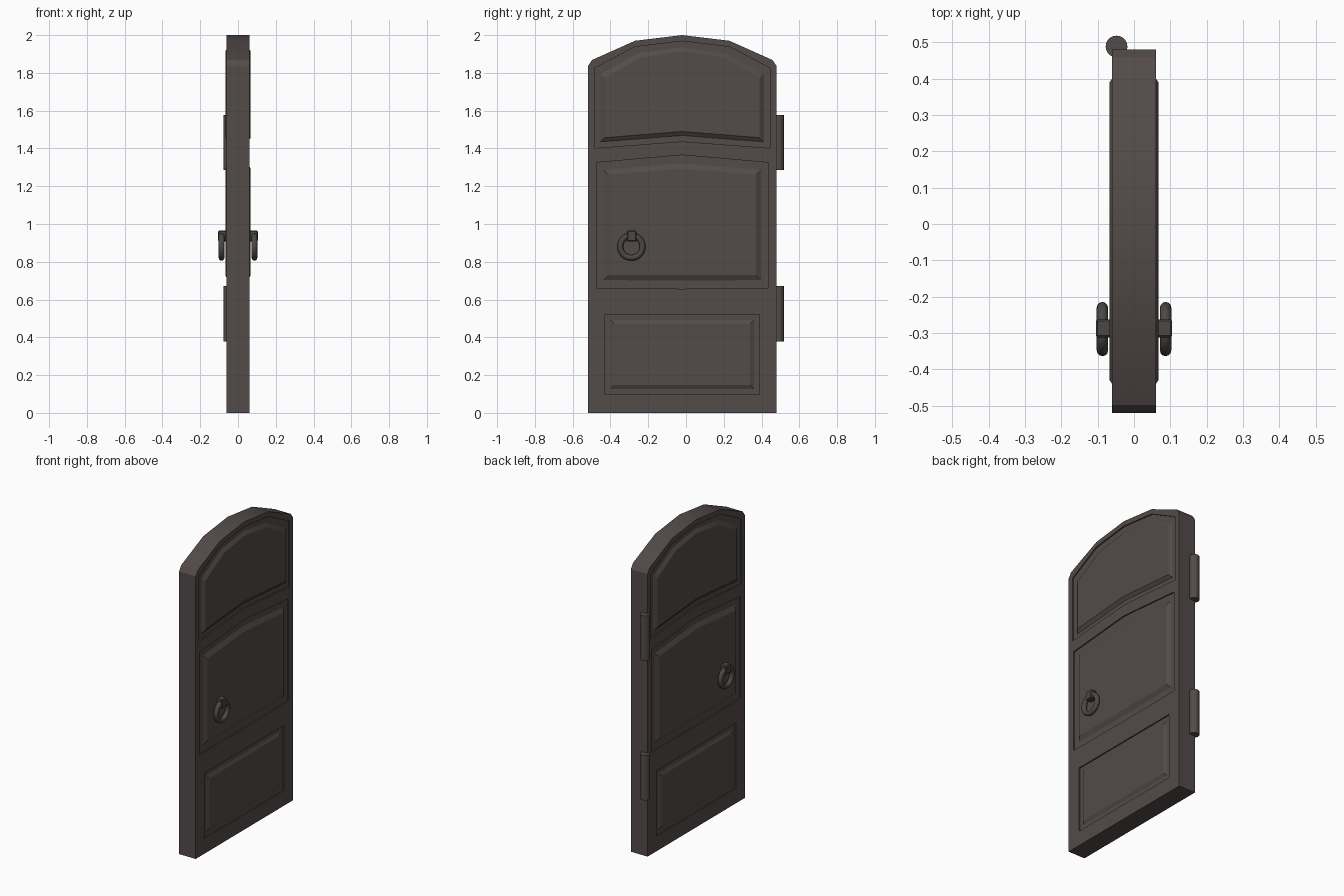
import bpy, bmesh, math
from mathutils import Matrix

if "Cube" in bpy.data.objects:
    bpy.data.objects.remove(bpy.data.objects["Cube"])

HALF = 0.06        # half of the door thickness
MID = -0.02        # y of the door's centre line
FLOOR = 0.052      # depth of the panel recesses


def material(name, colour):
    mat = bpy.data.materials.new(name)
    mat.use_nodes = True
    mat.diffuse_color = (*colour, 1)
    mat.node_tree.nodes["Principled BSDF"].inputs["Base Color"].default_value = (*colour, 1)
    return mat


wood = material("dark brown wood", (0.086, 0.070, 0.067))
iron = material("dark iron", (0.070, 0.064, 0.058))


def finish(name, bm, mat, angle=30):
    bmesh.ops.recalc_face_normals(bm, faces=bm.faces[:])
    mesh = bpy.data.meshes.new(name)
    bm.to_mesh(mesh)
    bm.free()
    mesh.materials.append(mat)
    obj = bpy.data.objects.new(name, mesh)
    bpy.context.collection.objects.link(obj)
    bpy.ops.object.select_all(action='DESELECT')
    obj.select_set(True)
    bpy.context.view_layer.objects.active = obj
    bpy.ops.object.shade_smooth_by_angle(angle=math.radians(angle))
    return obj


def symmetric(half):
    """Close a half profile running from bottom centre to top centre."""
    return half + [(-y, z) for y, z in reversed(half) if y > 0]


def ring(bm, points, x):
    return [bm.verts.new((x, MID + y, z)) for y, z in points]


def bridge(bm, a, b):
    for i in range(len(a)):
        j = (i + 1) % len(a)
        bm.faces.new((a[i], a[j], b[j], b[i]))


def edges_of(bm, loop):
    return [bm.edges.new((v, loop[(i + 1) % len(loop)])) for i, v in enumerate(loop)]


outline = symmetric([(0, 0), (0.5, 0), (0.5, 1.835), (0.478, 1.868), (0.25, 1.97), (0, 2)])

# Each panel: outer recess profile, raised field profile, height of the field
panels = [
    (symmetric([(0, 1.437), (0.465, 1.402), (0.465, 1.825), (0.25, 1.938), (0, 1.968)]),
     symmetric([(0, 1.49), (0.41, 1.457), (0.41, 1.775), (0.215, 1.883), (0, 1.915)]), 0.067),
    (symmetric([(0, 0.657), (0.455, 0.662), (0.455, 1.325), (0.23, 1.345), (0, 1.365)]),
     symmetric([(0, 0.73), (0.39, 0.73), (0.39, 1.26), (0.2, 1.277), (0, 1.292)]), 0.067),
    (symmetric([(0, 0.097), (0.408, 0.097), (0.408, 0.522), (0.2, 0.522), (0, 0.522)]),
     symmetric([(0, 0.147), (0.36, 0.147), (0.36, 0.472), (0.18, 0.472), (0, 0.472)]), 0.062),
]

# Door leaf with recessed and fielded panels on both faces
bm = bmesh.new()
rims = []
for side in (-1, 1):
    rim = ring(bm, outline, side * HALF)
    rims.append(rim)
    border = edges_of(bm, rim)
    for outer, inner, height in panels:
        foot = [(a[0] * 0.4 + b[0] * 0.6, a[1] * 0.4 + b[1] * 0.6) for a, b in zip(outer, inner)]
        loops = [ring(bm, p, side * x) for p, x in
                 ((outer, HALF), (outer, FLOOR), (foot, FLOOR), (inner, height))]
        border += edges_of(bm, loops[0])
        for a, b in zip(loops, loops[1:]):
            bridge(bm, a, b)
        bm.faces.new(loops[-1])
    bmesh.ops.triangle_fill(bm, edges=border, use_beauty=True)
bridge(bm, *rims)
finish("door_leaf", bm, wood, 20)

# Hinge barrels on the back edge
for name, z in (("lower_hinge", 0.525), ("upper_hinge", 1.432)):
    bm = bmesh.new()
    bmesh.ops.create_cone(bm, cap_ends=True, segments=20, radius1=0.03, radius2=0.03,
                          depth=0.292, matrix=Matrix.Translation((-0.048, 0.488, z)))
    finish(name, bm, wood)

# Pull ring and its mount on each face
for side, label in ((-1, "right"), (1, "left")):
    bpy.ops.mesh.primitive_torus_add(
        major_radius=0.059, minor_radius=0.0155, major_segments=32, minor_segments=12,
        location=(side * 0.087, -0.289, 0.88), rotation=(0, math.pi / 2, 0))
    pull = bpy.context.object
    pull.name = label + "_pull_ring"
    pull.data.materials.append(iron)
    bpy.ops.object.shade_smooth()

    bm = bmesh.new()
    bmesh.ops.create_cube(bm, size=1, matrix=Matrix.Translation((side * 0.08, -0.287, 0.936))
                          @ Matrix.Diagonal((0.05, 0.05, 0.058, 1)))
    bmesh.ops.bevel(bm, geom=bm.edges[:], offset=0.005, segments=1, affect='EDGES')
    finish(label + "_ring_mount", bm, iron)
